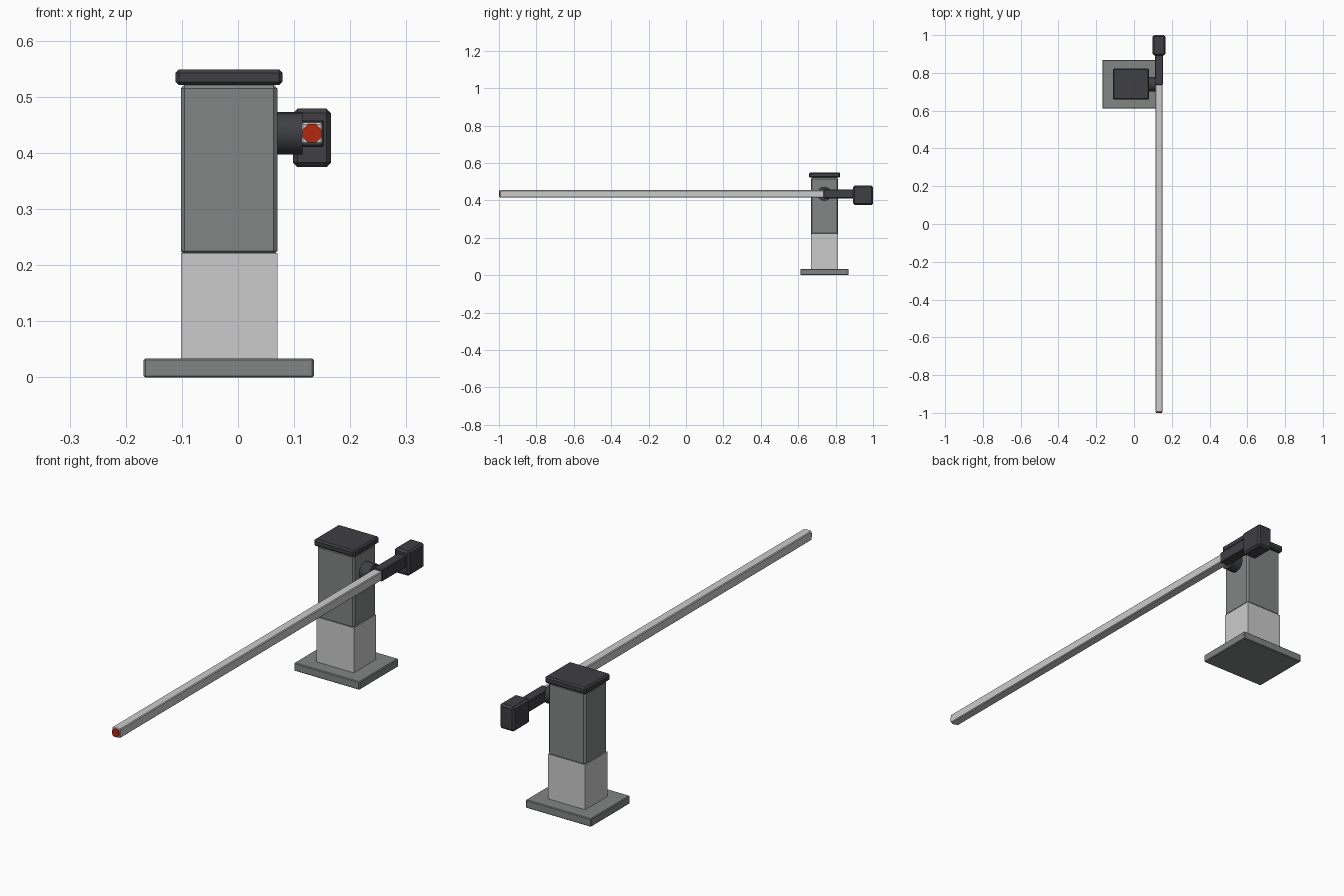
import bpy, math

if "Cube" in bpy.data.objects:
    bpy.data.objects.remove(bpy.data.objects["Cube"], do_unlink=True)


def material(name, r, g, b):
    m = bpy.data.materials.new(name)
    m.use_nodes = True
    m.diffuse_color = (r, g, b, 1)
    m.node_tree.nodes["Principled BSDF"].inputs["Base Color"].default_value = (r, g, b, 1)
    return m


grey = material("mid grey", 0.22, 0.235, 0.225)
pale = material("pale grey", 0.6, 0.6, 0.6)
dark = material("charcoal", 0.05, 0.05, 0.058)
red = material("red", 0.45, 0.02, 0.005)


def finish(obj, name, mat, bevel):
    obj.name = name
    obj.data.materials.append(mat)
    if bevel:
        mod = obj.modifiers.new("chamfer", "BEVEL")
        mod.width = bevel
        mod.segments = 1
    return obj


def box(name, mat, x, y, z, bevel=0):
    """Box from (low, high) ranges on each axis."""
    ranges = (x, y, z)
    bpy.ops.mesh.primitive_cube_add(size=1, location=[(a + b) / 2 for a, b in ranges])
    obj = bpy.context.object
    obj.scale = [b - a for a, b in ranges]
    bpy.ops.object.transform_apply(location=False, rotation=False, scale=True)
    return finish(obj, name, mat, bevel)


def cylinder(name, mat, radius, depth, sides, location, rotation, bevel=0):
    bpy.ops.mesh.primitive_cylinder_add(vertices=sides, radius=radius, depth=depth,
                                        location=location, rotation=rotation)
    return finish(bpy.context.object, name, mat, bevel)


# Pedestal
post_x, post_y = (-0.102, 0.07), (0.667, 0.813)
box("base_plate", grey, (-0.168, 0.135), (0.611, 0.869), (0, 0.034), 0.003)
box("lower_post", pale, post_x, post_y, (0.03, 0.222))
box("upper_housing", grey, post_x, post_y, (0.218, 0.522), 0.007)
box("housing_cap", dark, (-0.111, 0.079), (0.658, 0.824), (0.521, 0.549), 0.006)

# Pivot between housing and boom
pivot_z, boom_x = 0.435, 0.132
quarter = math.pi / 2
hub = cylinder("pivot_hub", dark, 0.038, 0.05, 16, (0.09, 0.74, pivot_z), (0, quarter, 0))
hub.select_set(True)
bpy.ops.object.shade_smooth_by_angle()

# Boom with its red tip
box("boom", pale, (0.113, 0.151), (-0.996, 0.738), (0.416, 0.454), 0.003)
cylinder("boom_tip", red, 0.018, 0.008, 8, (boom_x, -0.996, pivot_z), (quarter, math.pi / 8, 0))

# Counterweight on its short arm
box("counterweight_arm", dark, (0.111, 0.153), (0.735, 0.9), (0.411, 0.459), 0.003)
box("counterweight", dark, (0.098, 0.166), (0.893, 1.0), (0.375, 0.479), 0.008)
